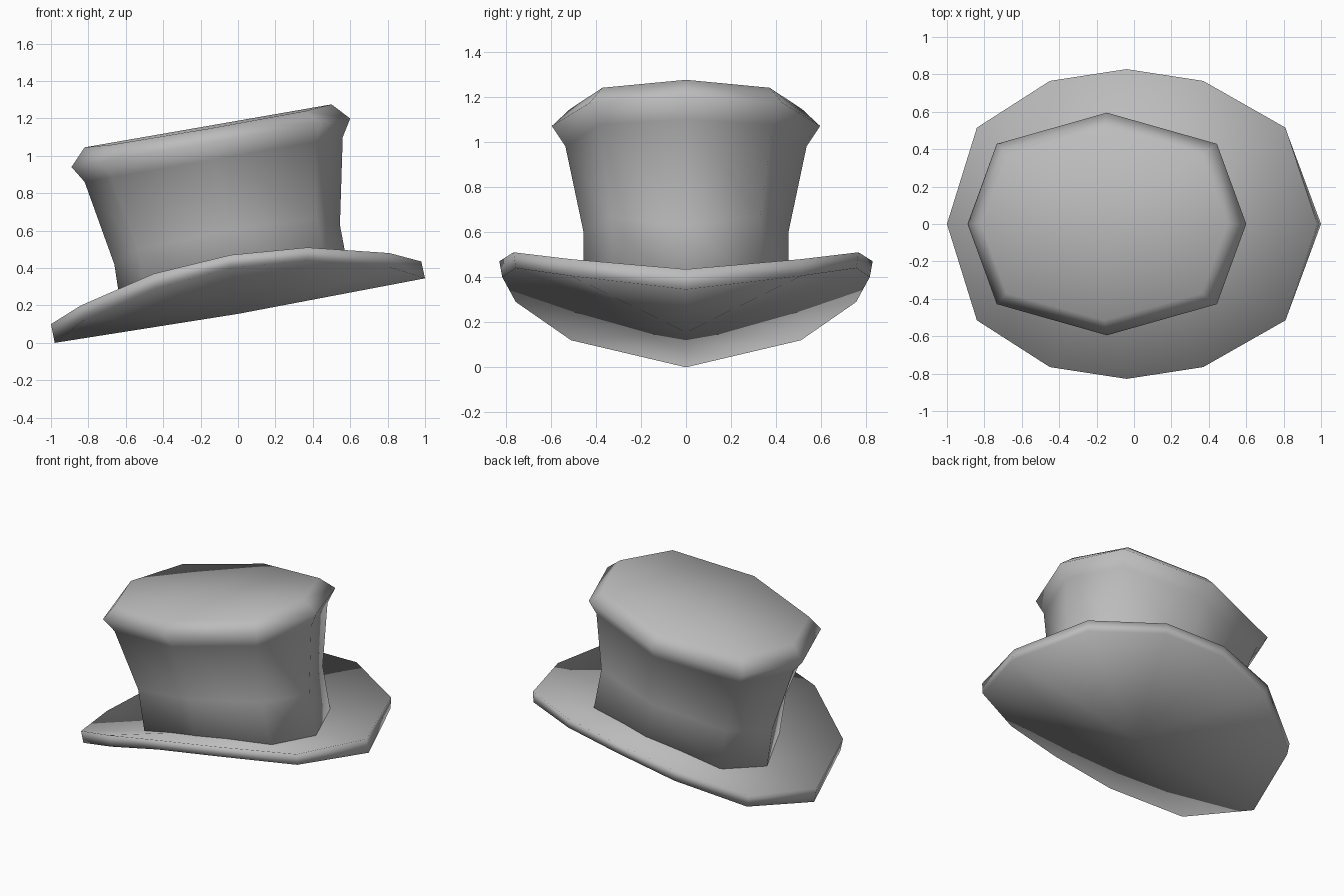
import bpy, bmesh

if "Cube" in bpy.data.objects:
    bpy.data.objects.remove(bpy.data.objects["Cube"])

felt = bpy.data.materials.new("grey_felt")
felt.diffuse_color = (0.5, 0.5, 0.5, 1)
felt.use_nodes = True
felt.node_tree.nodes["Principled BSDF"].inputs["Base Color"].default_value = felt.diffuse_color


def loft(name, rings, bottom_centre, top_centre):
    """Skin a stack of closed rings and cap both ends with fans."""
    bm = bmesh.new()
    loops = [[bm.verts.new(p) for p in ring] for ring in rings]
    n = len(loops[0])
    for lo, hi in zip(loops, loops[1:]):
        for i in range(n):
            j = (i + 1) % n
            bm.faces.new((lo[i], lo[j], hi[j], hi[i]))
    for loop, centre in ((loops[0], bottom_centre), (loops[-1], top_centre)):
        c = bm.verts.new(centre)
        for i in range(n):
            bm.faces.new((loop[i], loop[(i + 1) % n], c))
    bmesh.ops.recalc_face_normals(bm, faces=bm.faces)
    for f in bm.faces:
        f.smooth = True
    mesh = bpy.data.meshes.new(name)
    bm.to_mesh(mesh)
    bm.free()
    mesh.materials.append(felt)
    obj = bpy.data.objects.new(name, mesh)
    bpy.context.collection.objects.link(obj)
    return obj


def mirrored(half):
    """Close a half outline (from tip to tip) across y = 0."""
    return half + [(x, -y, z) for x, y, z in half[-2:0:-1]]


# Brim: twelve-sided, curled up at the sides, tilted along x
brim_low = [(-0.98, 0, 0.0), (-0.825, 0.51, 0.12), (-0.44, 0.755, 0.29),
            (-0.04, 0.815, 0.40), (0.37, 0.755, 0.44), (0.81, 0.51, 0.405),
            (1.0, 0, 0.345)]
brim_high = [(-1.0, 0, 0.10), (-0.84, 0.515, 0.20), (-0.45, 0.765, 0.37),
             (-0.04, 0.828, 0.47), (0.37, 0.765, 0.51), (0.81, 0.515, 0.48),
             (0.98, 0, 0.435)]
loft("brim", [mirrored(brim_low), mirrored(brim_high)],
     (0, 0, 0.155), (0, 0, 0.235))


# Crown: eight-sided rings, each tilted along x and bent along y
def crown_ring(cx, rx, ry, z0, slope, bend):
    unit = [(-1, 0), (-0.79, 0.72), (0, 1), (0.79, 0.72), (1, 0)]
    half = []
    for u, v in unit:
        x, y = cx + rx * u, ry * v
        half.append((x, y, z0 + slope * x + bend * y))
    return mirrored(half)


crown_rings = [
    crown_ring(0.0, 0.61, 0.455, 0.185, 0.165, 0.27),      # hidden base
    crown_ring(-0.058, 0.603, 0.455, 0.535, 0.175, 0.17),  # band
    crown_ring(-0.13, 0.69, 0.535, 1.003, 0.174, 0.0),     # under the lip
    crown_ring(-0.145, 0.745, 0.595, 1.095, 0.174, 0.0),   # lip
    crown_ring(-0.16, 0.66, 0.515, 1.188, 0.174, -0.03),   # top edge
]
loft("crown", crown_rings, (0, 0, 0.19), (-0.16, 0, 1.16))
